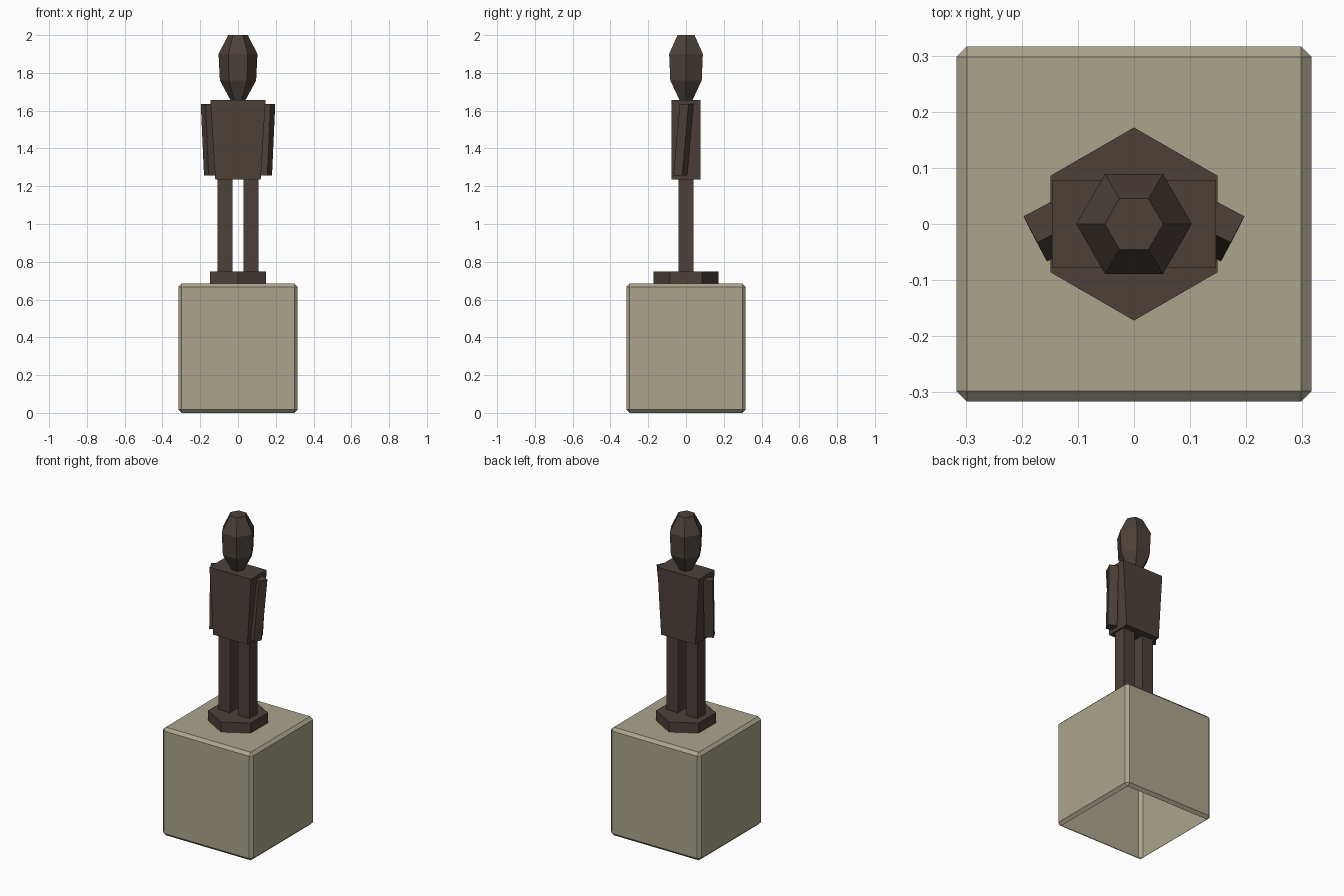
import bpy, bmesh, math
from mathutils import Vector

if "Cube" in bpy.data.objects:
    bpy.data.objects.remove(bpy.data.objects["Cube"])


def material(name, rgb):
    m = bpy.data.materials.new(name)
    m.diffuse_color = (*rgb, 1)
    m.use_nodes = True
    m.node_tree.nodes["Principled BSDF"].inputs["Base Color"].default_value = m.diffuse_color
    return m


STONE = material("stone", (0.41, 0.375, 0.265))
BRONZE = material("bronze", (0.072, 0.053, 0.042))


def finish(name, bm, mat):
    bmesh.ops.recalc_face_normals(bm, faces=bm.faces)
    mesh = bpy.data.meshes.new(name)
    bm.to_mesh(mesh)
    bm.free()
    mesh.materials.append(mat)
    ob = bpy.data.objects.new(name, mesh)
    bpy.context.collection.objects.link(ob)
    return ob


def loft(name, rings, mat=BRONZE):
    """Skin a stack of equal-length rings and cap both ends."""
    bm = bmesh.new()
    vs = [[bm.verts.new(p) for p in ring] for ring in rings]
    n = len(vs[0])
    for a, b in zip(vs, vs[1:]):
        for i in range(n):
            j = (i + 1) % n
            bm.faces.new((a[i], a[j], b[j], b[i]))
    bm.faces.new(vs[0][::-1])
    bm.faces.new(vs[-1])
    return finish(name, bm, mat)


def rect(hx, hy, z, cx=0):
    return [(cx + sx * hx, sy * hy, z) for sx, sy in ((-1, -1), (1, -1), (1, 1), (-1, 1))]


def hexagon(r, z, start=0):
    return [(r * math.cos(start + i * math.pi / 3), r * math.sin(start + i * math.pi / 3), z)
            for i in range(6)]


# Plinth: chamfered block, open underneath
bm = bmesh.new()
bmesh.ops.create_cube(bm, size=1)
for v in bm.verts:
    v.co = Vector((v.co.x * 0.632, v.co.y * 0.632, (v.co.z + 0.5) * 0.685))
bmesh.ops.bevel(bm, geom=bm.edges[:], offset=0.018, segments=1, affect='EDGES')
bm.normal_update()
bmesh.ops.delete(bm, geom=[f for f in bm.faces if f.normal.z < -0.99], context='FACES_ONLY')
finish("plinth", bm, STONE)

# Hexagonal foot plate
loft("foot_plate", [hexagon(0.172, z, math.pi / 2) for z in (0.683, 0.749)])

# Torso tapering to the waist
loft("torso", [rect(0.12, 0.078, 1.235), rect(0.146, 0.078, 1.656)])

# Six-sided head with narrow neck
loft("head", [hexagon(r, z) for r, z in
              ((0.038, 1.653), (0.096, 1.76), (0.103, 1.90), (0.052, 2.0))])

# Legs and tilted arms, one of each per side
for side, label in ((-1, "left"), (1, "right")):
    loft(label + "_leg", [rect(0.04, 0.04, z, side * 0.069) for z in (0.745, 1.24)])
    turn = math.radians(28)
    u = Vector((-math.cos(turn), math.sin(turn), 0)) * 0.055
    w = Vector((-math.sin(turn), -math.cos(turn), 0)) * 0.053
    rings = []
    for corner in (Vector((0.18, -0.02, 1.257)), Vector((0.197, 0.0135, 1.634))):
        ring = [corner, corner + u, corner + u + w, corner + w]
        rings.append([(side * p.x, p.y, p.z) for p in ring])
    loft(label + "_arm", rings)
